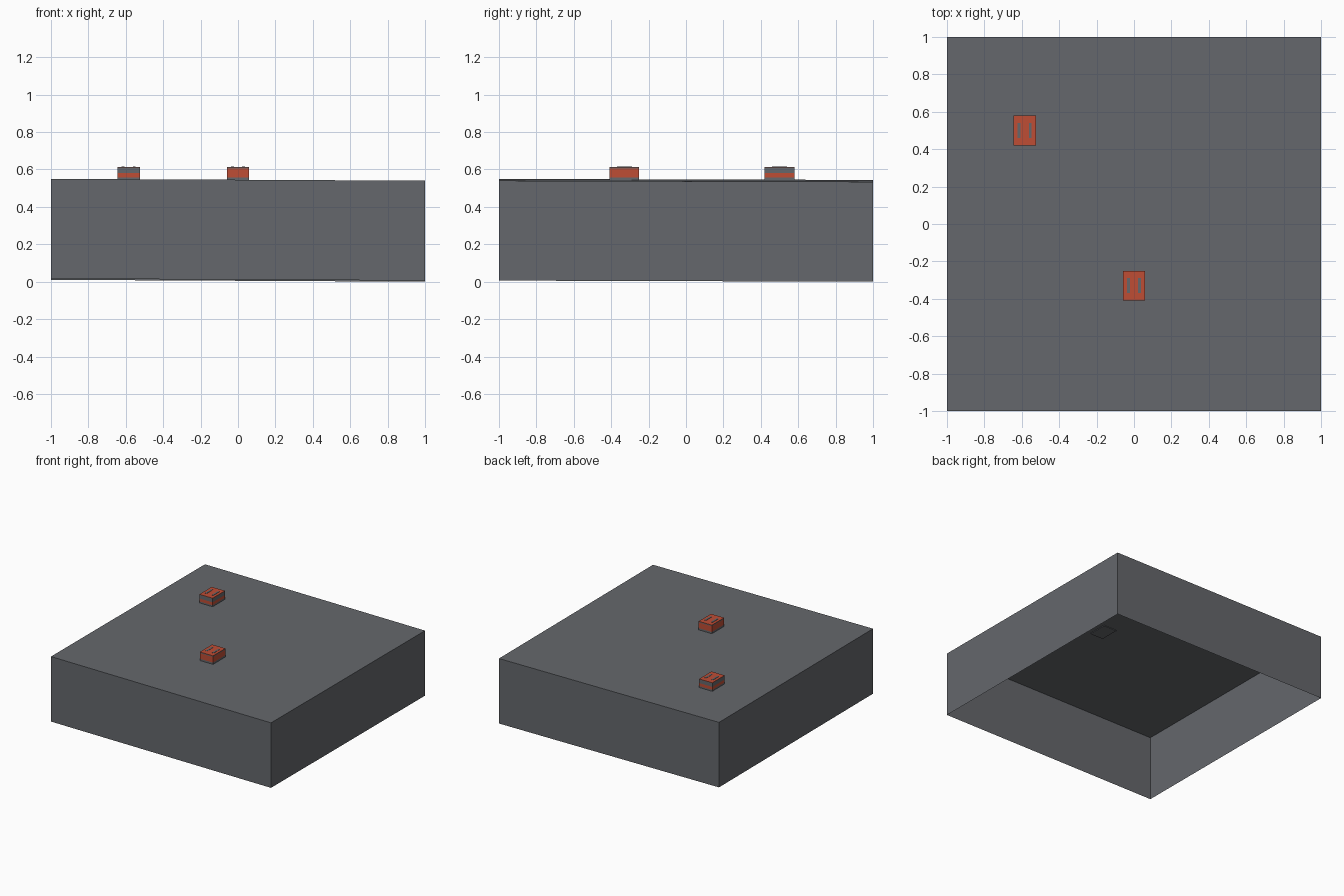
import bpy, bmesh

if "Cube" in bpy.data.objects:
    bpy.data.objects.remove(bpy.data.objects["Cube"], do_unlink=True)


def material(name, rgb):
    mat = bpy.data.materials.new(name)
    mat.use_nodes = True
    mat.diffuse_color = (*rgb, 1)
    mat.node_tree.nodes["Principled BSDF"].inputs["Base Color"].default_value = (*rgb, 1)
    return mat


GREY = material("slate grey", (0.13, 0.137, 0.15))
RED = material("brick red", (0.52, 0.075, 0.036))


def finish(bm, name, mat):
    mesh = bpy.data.meshes.new(name)
    bm.to_mesh(mesh)
    bm.free()
    mesh.materials.append(mat)
    obj = bpy.data.objects.new(name, mesh)
    bpy.context.collection.objects.link(obj)
    return obj


def box(name, center, size, z0, z1, mat):
    bm = bmesh.new()
    bmesh.ops.create_cube(bm, size=1)
    for v in bm.verts:
        v.co.x = center[0] + v.co.x * size[0]
        v.co.y = center[1] + v.co.y * size[1]
        v.co.z = z0 if v.co.z < 0 else z1
    return finish(bm, name, mat)


# Gently sloping ground sheet with a skirt, open underneath
bm = bmesh.new()
bmesh.ops.create_grid(bm, x_segments=12, y_segments=12, size=1)
for v in bm.verts:
    v.co.z = 0.542 - 0.005 * v.co.x - 0.003 * v.co.y
rim = [e for e in bm.edges if e.is_boundary]
skirt = bmesh.ops.extrude_edge_only(bm, edges=rim)["geom"]
for v in skirt:
    if isinstance(v, bmesh.types.BMVert):
        v.co.z -= 0.534
bmesh.ops.recalc_face_normals(bm, faces=bm.faces)
finish(bm, "ground_block", GREY)


# Small huts: banded walls, a red roof and two roof slots
def hut(name, center, band_low, band_high):
    size = (0.12, 0.16)
    top = 0.614
    box(name + "_base", center, size, 0.5435, band_low, GREY)
    box(name + "_band", center, size, band_low, band_high, RED)
    box(name + "_upper_wall", center, size, band_high, top - 0.003, GREY)
    box(name + "_roof", center, size, top - 0.003, top, RED)
    for side, label in ((-1, "right"), (1, "left")):
        slot = (center[0] + side * 0.03, center[1])
        box(f"{name}_{label}_slot", slot, (0.015, 0.08), top, top + 0.002, GREY)


hut("front_hut", (0, -0.33), 0.558, 0.604)
hut("rear_hut", (-0.585, 0.5), 0.556, 0.58)

# Flat footing just under the ground sheet
box("buried_footing", (0.31, 0.01), (0.12, 0.16), 0.534, 0.539, GREY)
